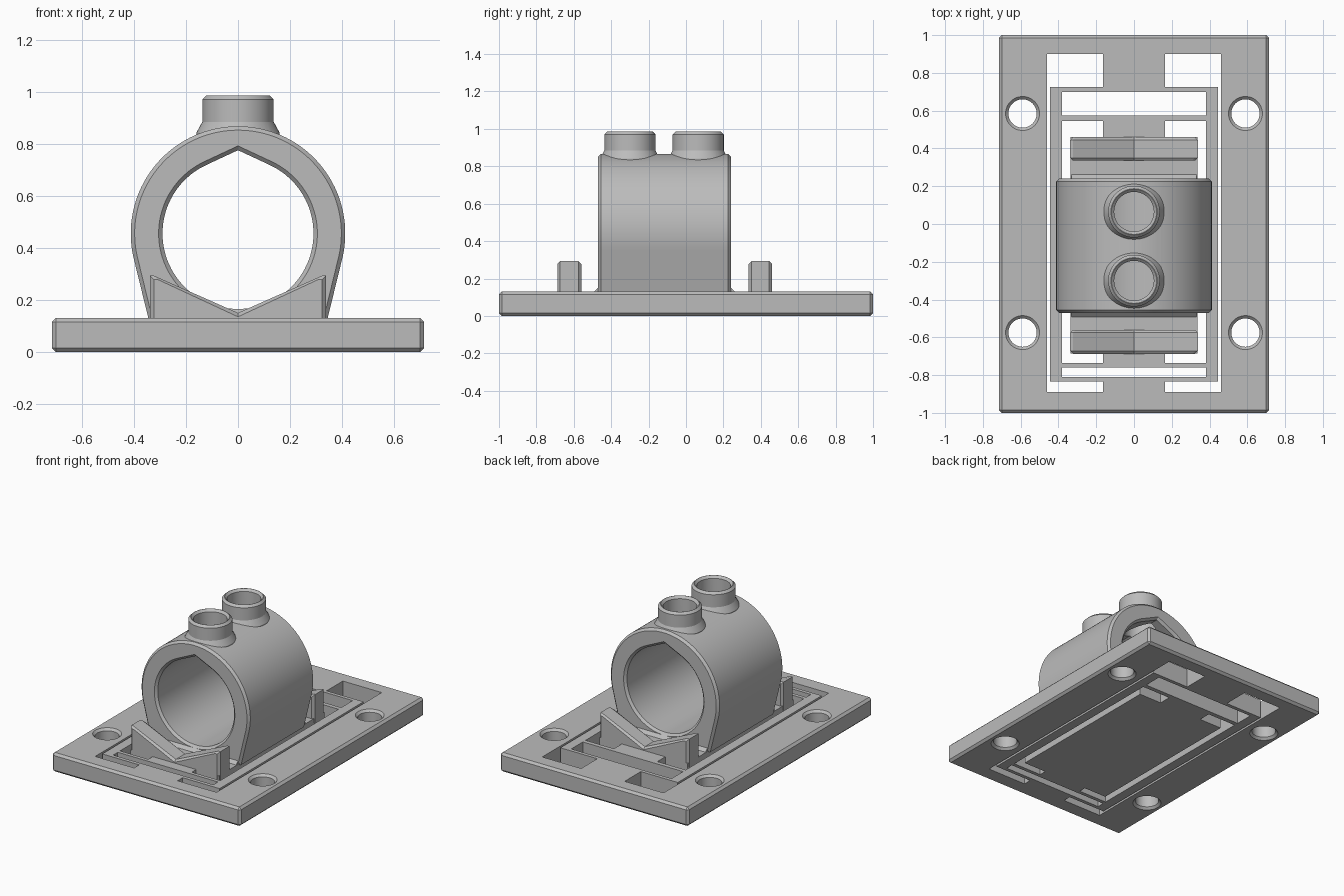
import bpy, bmesh
from math import sin, cos, pi, radians

cube = bpy.data.objects.get("Cube")
if cube:
    bpy.data.objects.remove(cube, do_unlink=True)

grey = bpy.data.materials.new("plain grey")
grey.use_nodes = True
COLOUR = (0.5, 0.5, 0.5, 1)
grey.diffuse_color = COLOUR
grey.node_tree.nodes["Principled BSDF"].inputs["Base Color"].default_value = COLOUR


def loft(name, rings, closed=False):
    """Skin equal-length rings of points; cap the ends unless they close on each other."""
    bm = bmesh.new()
    loops = [[bm.verts.new(p) for p in ring] for ring in rings]
    n = len(loops[0])
    for a, b in zip(loops, loops[1:]):
        for i in range(n):
            j = (i + 1) % n
            bm.faces.new((a[i], a[j], b[j], b[i]))
    bm.faces.new(loops[0])
    bm.faces.new(loops[-1])
    bmesh.ops.recalc_face_normals(bm, faces=bm.faces)
    mesh = bpy.data.meshes.new(name)
    bm.to_mesh(mesh)
    bm.free()
    mesh.materials.append(grey)
    ob = bpy.data.objects.new(name, mesh)
    bpy.context.collection.objects.link(ob)
    return ob


def along_y(name, sections):
    return loft(name, [[(x, y, z) for x, z in prof] for y, prof in sections])


def along_z(name, outline, z0, z1):
    return loft(name, [[(x, y, z) for x, y in outline] for z in (z0, z1)])


def turned(name, x, y, profile, n=48):
    return loft(name, [[(x + r * cos(2 * pi * i / n), y + r * sin(2 * pi * i / n), z)
                        for i in range(n)] for r, z in profile])


def select(ob):
    bpy.ops.object.select_all(action="DESELECT")
    ob.select_set(True)
    bpy.context.view_layer.objects.active = ob


def combine(ob, tool, operation="DIFFERENCE"):
    select(ob)
    mod = ob.modifiers.new("cut", "BOOLEAN")
    mod.operation, mod.solver, mod.object = operation, "EXACT", tool
    bpy.ops.object.modifier_apply(modifier=mod.name)
    bpy.data.objects.remove(tool, do_unlink=True)


def smooth(ob):
    select(ob)
    bpy.ops.object.shade_smooth_by_angle(angle=radians(20))


def rect(x0, x1, y0, y1):
    return [(x0, y0), (x1, y0), (x1, y1), (x0, y1)]


def bracket(x_out, x_in, neck, y_out, y_top, y_bot, y_end):
    """C-shaped slot outline on the -x side."""
    return [(-x_out, y_out), (-neck, y_out), (-neck, y_top), (-x_in, y_top),
            (-x_in, y_bot), (-neck, y_bot), (-neck, y_end), (-x_out, y_end)]


C = 0.015      # chamfer size
TOP = 0.13     # plate thickness

# Base plate with chamfered edges
plate = along_z("base_plate", rect(-0.715, 0.715, -1, 1), 0, TOP)
select(plate)
bev = plate.modifiers.new("chamfer", "BEVEL")
bev.width, bev.segments = C, 1
bpy.ops.object.modifier_apply(modifier=bev.name)

# Flexure slots that leave the frame, thin beams, necks and stage
slots = [rect(-0.38, 0.38, 0.575, 0.70), rect(-0.38, 0.38, -0.81, -0.76)]
for outline in (bracket(0.46, 0.445, 0.165, 0.90, 0.725, -0.835, -0.89),
                bracket(0.38, 0.335, 0.165, 0.545, 0.46, -0.685, -0.735)):
    slots += [outline, [(-x, y) for x, y in outline]]
for outline in slots:
    combine(plate, along_z("slot_cutter", outline, -0.1, 0.3))

# Screw holes, chamfered on both faces
for x in (-0.59, 0.59):
    for y in (-0.575, 0.585):
        combine(plate, turned("screw_hole_cutter", x, y, [
            (0.09 + C, -C), (0.075, C), (0.075, TOP - C), (0.09 + C, TOP + C)]))
smooth(plate)

# Clamp ring: round body running down to a straight-sided foot
AXIS = 0.455
Y0, Y1 = -0.47, 0.24


def ring_profile(inset):
    r = 0.412 - inset
    arc = [radians(-15 + 210 * i / 72) for i in range(73)]
    return ([(0.342 - inset, 0.12)] + [(r * cos(a), AXIS + r * sin(a)) for a in arc]
            + [(inset - 0.342, 0.12)])


def bore_profile(r):
    arc = [radians(115 + 310 * i / 90) for i in range(91)]
    return [(r * cos(a), AXIS + r * sin(a)) for a in arc] + [(0, AXIS + r / cos(radians(25)))]


ring = along_y("clamp_ring", [(Y0, ring_profile(C)), (Y0 + C, ring_profile(0)),
                              (Y1 - C, ring_profile(0)), (Y1, ring_profile(C))])

# Screw bosses on top
BOSSES = (-0.30, 0.065)
for y in BOSSES:
    combine(ring, turned("boss", 0, y, [
        (0.16, 0.78), (0.16, 0.842), (0.137, 0.884), (0.137, 0.985 - C), (0.137 - C, 0.985)]),
        "UNION")

# Teardrop bore with chamfered mouths, then the boss holes
combine(ring, along_y("bore_cutter", [
    (Y0 - C, bore_profile(0.29 + 2 * C)), (Y0 + C, bore_profile(0.29)),
    (Y1 - C, bore_profile(0.29)), (Y1 + C, bore_profile(0.29 + 2 * C))]))
for y in BOSSES:
    combine(ring, turned("boss_hole_cutter", 0, y, [
        (0.105, 0.5), (0.105, 0.985 - C), (0.105 + 2 * C, 0.985 + C)]))
smooth(ring)

# Small sloped fillet where the ring's foot meets the stage
def foot(z):
    return rect(-0.33, 0.33, 0.11, z)


along_y("ring_foot", [(Y0 - 0.022, foot(TOP)), (Y0, foot(TOP + 0.02)),
                      (Y1, foot(TOP + 0.02)), (Y1 + 0.022, foot(TOP))])


# V-shaped cradles in front of and behind the ring
def cradle_profile(inset):
    x, z = 0.338 - inset, 0.293 - inset
    return [(-x, 0.1), (x, 0.1), (x, z), (x - C, z), (0, 0.15 - inset), (C - x, z), (-x, z)]


for name, y0, y1 in (("front_cradle", -0.688, -0.56), ("rear_cradle", 0.335, 0.46)):
    along_y(name, [(y0, cradle_profile(C)), (y0 + C, cradle_profile(0)),
                   (y1 - C, cradle_profile(0)), (y1, cradle_profile(C))])
